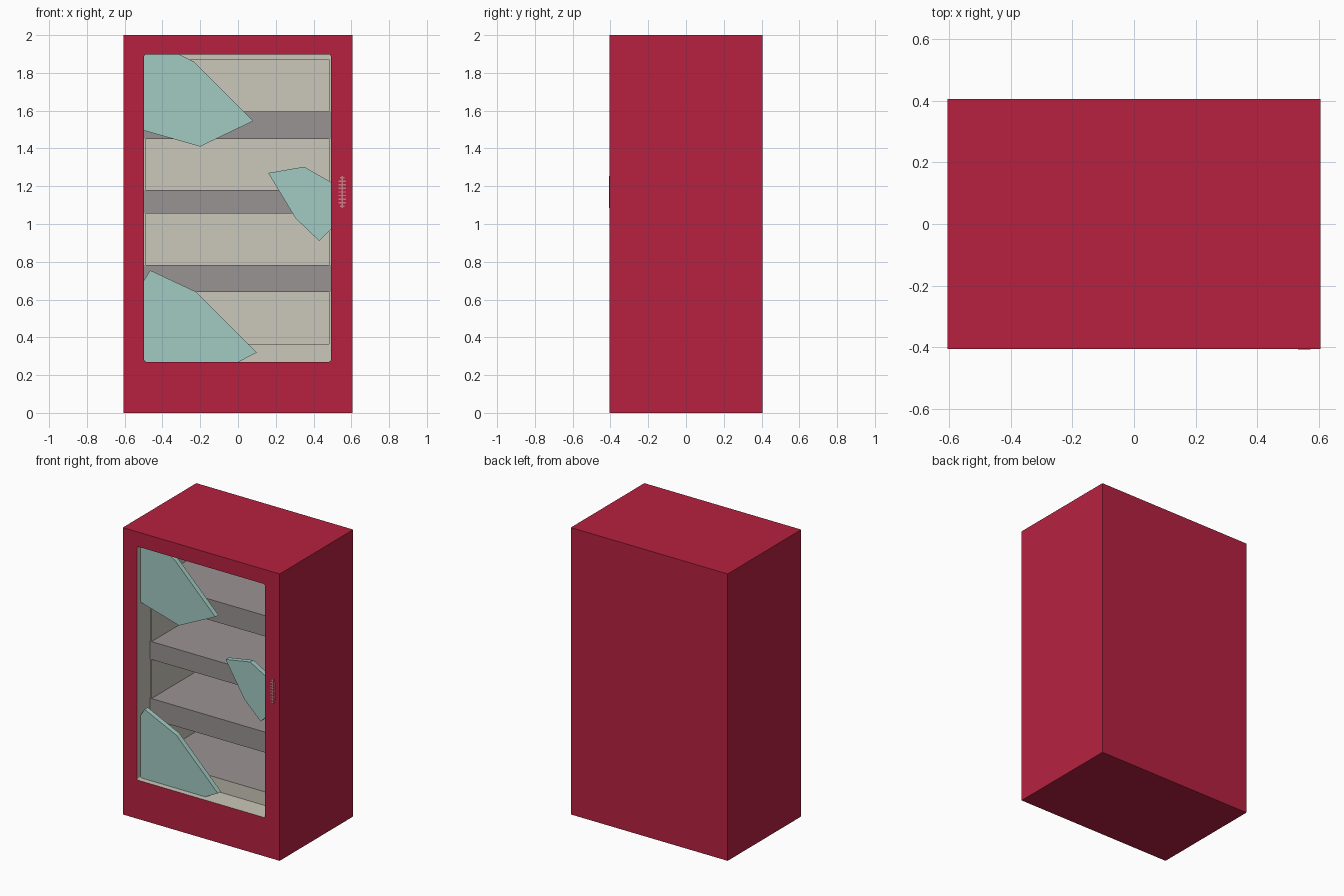
import bpy, bmesh, math

if "Cube" in bpy.data.objects:
    bpy.data.objects.remove(bpy.data.objects["Cube"])

def lin(c):
    c /= 255
    return c / 12.92 if c <= 0.04045 else ((c + 0.055) / 1.055) ** 2.4

def material(name, r, g, b):
    m = bpy.data.materials.new(name)
    m.diffuse_color = (lin(r), lin(g), lin(b), 1)
    m.use_nodes = True
    m.node_tree.nodes["Principled BSDF"].inputs["Base Color"].default_value = m.diffuse_color
    return m

RED = material("cabinet_red", 183, 33, 64)
CREAM = material("liner_cream", 203, 200, 186)
GREY = material("shelf_grey", 154, 147, 147)
GLASS = material("glass_teal", 162, 202, 194)
PINK = material("keypad_pink", 205, 125, 135)

def finish(name, bm, *mats):
    bmesh.ops.recalc_face_normals(bm, faces=bm.faces)
    me = bpy.data.meshes.new(name)
    bm.to_mesh(me)
    bm.free()
    for m in mats:
        me.materials.append(m)
    ob = bpy.data.objects.new(name, me)
    bpy.context.collection.objects.link(ob)
    return ob

def box(name, x0, x1, y0, y1, z0, z1, mat):
    bm = bmesh.new()
    bmesh.ops.create_cube(bm, size=1)
    for v in bm.verts:
        v.co = ((x0 + x1) / 2 + v.co.x * (x1 - x0),
                (y0 + y1) / 2 + v.co.y * (y1 - y0),
                (z0 + z1) / 2 + v.co.z * (z1 - z0))
    return finish(name, bm, mat)

def ring(bm, x0, x1, z0, z1, y, r, seg=3):
    """Closed loop of vertices: a rounded rectangle facing the front."""
    out = []
    corners = [(x1 - r, z1 - r), (x0 + r, z1 - r), (x0 + r, z0 + r), (x1 - r, z0 + r)]
    for k, (cx, cz) in enumerate(corners):
        for i in range(seg + 1 if r else 1):
            a = math.pi / 2 * (k + i / seg)
            out.append(bm.verts.new((cx + r * math.cos(a), y, cz + r * math.sin(a))))
    return out

def bridge(bm, a, b):
    n = len(a)
    return [bm.faces.new((a[i], a[(i + 1) % n], b[(i + 1) % n], b[i])) for i in range(n)]

F, W, D = -0.405, 0.605, 0.405          # front plane, half width, back plane
STEP, BACK = -0.255, 0.33               # start and end of the shelf compartment

# Cabinet: outer box, front frame, recessed window and stepped inner compartment
bm = bmesh.new()
front = ring(bm, -W, W, 0, 2, F, 0)
rear = ring(bm, -W, W, 0, 2, D, 0)
bridge(bm, front, rear)
bm.faces.new(rear)
window = ring(bm, -0.497, 0.492, 0.27, 1.898, F, 0.012)
recess = ring(bm, -0.497, 0.492, 0.27, 1.898, STEP, 0.012)
inner = ring(bm, -0.487, 0.482, 0.365, 1.87, STEP, 0.003)
back = ring(bm, -0.487, 0.482, 0.365, 1.87, BACK, 0.003)
liner = bridge(bm, window, recess) + bridge(bm, recess, inner)
deep = bridge(bm, inner, back)
liner.append(bm.faces.new(back))
for f in liner:
    f.material_index = 1
for f in deep:                           # floor and ceiling of the compartment are grey
    f.normal_update()
    f.material_index = 2 if abs(f.normal.z) > 0.9 else 1
edges = []
for loop in (front, window):
    for i, v in enumerate(loop):
        edges.append(bm.edges.get((v, loop[(i + 1) % len(loop)])))
bmesh.ops.triangle_fill(bm, edges=edges, use_beauty=True)
finish("cabinet", bm, RED, CREAM, GREY)

# Shelves
for i, (z0, z1) in enumerate([(0.64, 0.783), (1.055, 1.18), (1.45, 1.595)]):
    box(f"shelf_{i + 1}", -0.497, 0.492, STEP - 0.002, BACK + 0.01, z0, z1, GREY)

# Broken glass left in the window
shards = {
    "glass_shard_top": [(-0.499, 1.9), (-0.315, 1.9), (-0.235, 1.86), (0.08, 1.545),
                        (-0.2, 1.41), (-0.499, 1.495)],
    "glass_shard_right": [(0.16, 1.27), (0.35, 1.303), (0.495, 1.22), (0.495, 0.975),
                          (0.43, 0.91), (0.305, 1.03)],
    "glass_shard_bottom": [(-0.499, 0.70), (-0.465, 0.755), (-0.22, 0.64), (0.1, 0.32),
                           (0.0, 0.268), (-0.499, 0.268)],
}
for name, pts in shards.items():
    bm = bmesh.new()
    a = [bm.verts.new((x, -0.365, z)) for x, z in pts]
    b = [bm.verts.new((x, -0.33, z)) for x, z in pts]
    bridge(bm, a, b)
    bm.faces.new(a)
    bm.faces.new(b)
    finish(name, bm, GLASS)

# Small keypad marks on the right of the frame
for i in range(9):
    z = 1.09 + i * 0.019
    w = 0.012 if i in (0, 8) else 0.02
    box(f"keypad_bar_{i + 1}", 0.552 - w, 0.552 + w, F - 0.002, F + 0.002, z, z + 0.007, PINK)
box("keypad_stem", 0.549, 0.556, F - 0.0025, F + 0.002, 1.085, 1.255, PINK)
